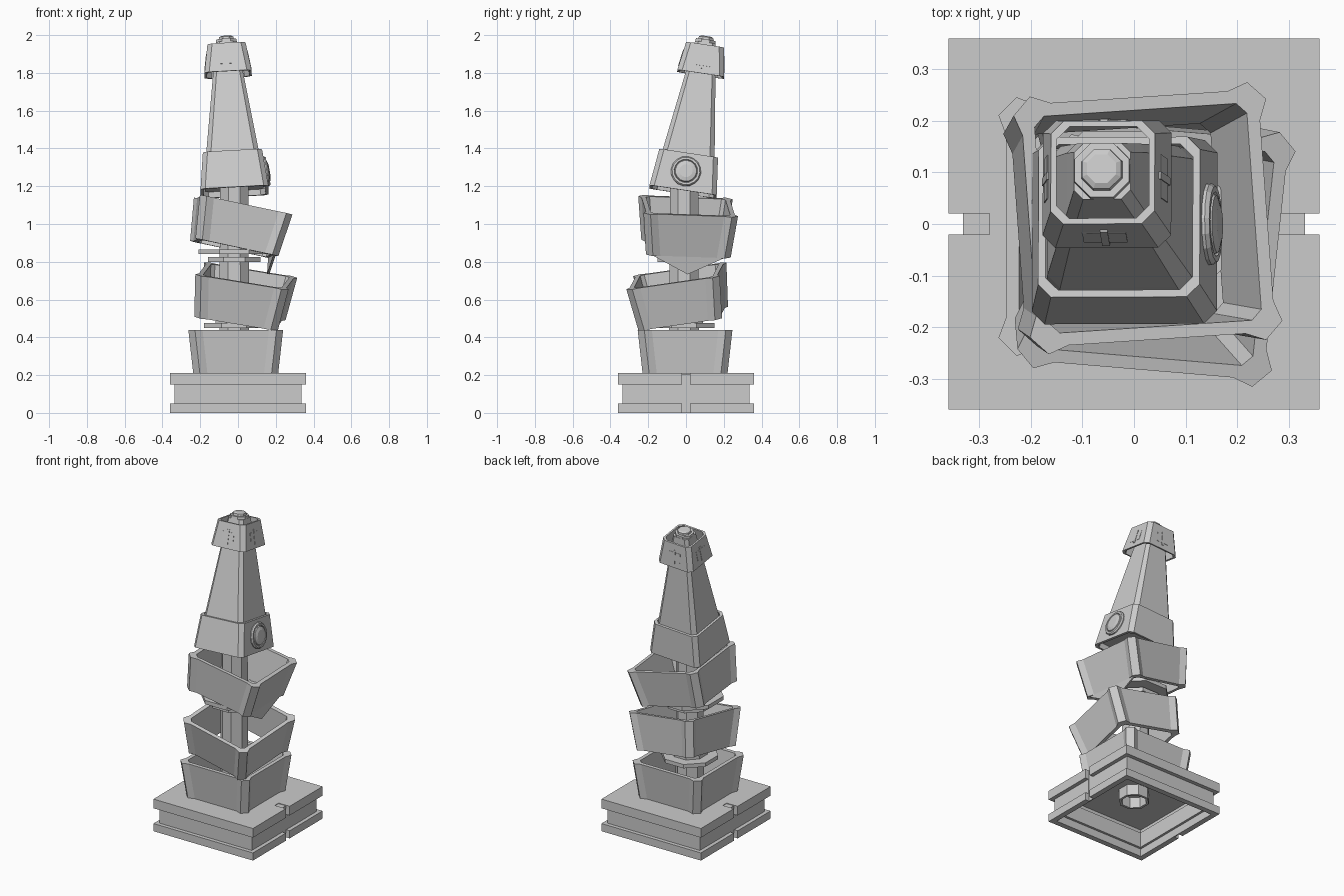
import bpy, bmesh, math
from mathutils import Matrix, Vector

if "Cube" in bpy.data.objects:
    bpy.data.objects.remove(bpy.data.objects["Cube"])


def loft(name, rings, M=Matrix(), closed=False):
    """Skin a stack of equal-length rings; closed joins last to first (hollow frame)."""
    bm = bmesh.new()
    vs = [[bm.verts.new(M @ Vector(p)) for p in r] for r in rings]
    n = len(vs[0])
    pairs = list(zip(vs, vs[1:])) + ([(vs[-1], vs[0])] if closed else [])
    for a, b in pairs:
        for i in range(n):
            j = (i + 1) % n
            bm.faces.new((a[i], a[j], b[j], b[i]))
    if not closed:
        bm.faces.new(vs[0][::-1])
        bm.faces.new(vs[-1])
    bmesh.ops.recalc_face_normals(bm, faces=bm.faces)
    me = bpy.data.meshes.new(name)
    bm.to_mesh(me)
    bm.free()
    ob = bpy.data.objects.new(name, me)
    bpy.context.collection.objects.link(ob)
    return ob


def spin4(pts, z):
    """Repeat one corner's points four times around z."""
    return [Matrix.Rotation(k * math.pi / 2, 3, 'Z') @ Vector((x, y, z))
            for k in range(4) for x, y in pts]


def square(h, z, c=0.025):
    return spin4([(h, h - c), (h - c, h)], z)


def flared(h, z, b=0.015):
    """Square whose chamfered corners stick out slightly."""
    return spin4([(h, h - .06), (h + b, h - .02), (h - .02, h + b), (h - .06, h)], z)


def octagon(r, z):
    return square(r, z, r * 0.586)


def circle(r, z, n=16):
    return [(r * math.cos(2 * math.pi * i / n), r * math.sin(2 * math.pi * i / n), z)
            for i in range(n)]


def block(name, size, M=Matrix()):
    x, y, z = (s / 2 for s in size)
    r = lambda k: [(-x, -y, k), (x, -y, k), (x, y, k), (-x, y, k)]
    return loft(name, [r(-z), r(z)], M)


def place(c, sx=0, sy=0, yaw=0):
    """Matrix at c with its floor sloping by dz/dx, dz/dy, then yawed."""
    q = Vector((0, 0, 1)).rotation_difference(Vector((-sx, -sy, 1)))
    return (Matrix.Translation(c) @ q.to_matrix().to_4x4()
            @ Matrix.Rotation(math.radians(yaw), 4, 'Z'))


# Stepped plinth, hollow underneath
profile = [(.325, .18), (.325, .15), (.31, .15), (.31, .05), (.325, .05), (.325, 0), (.36, 0),
           (.36, .05), (.335, .05), (.335, .15), (.36, .15), (.36, .21)]
base = loft("plinth", [spin4([(h, h)], z) for h, z in profile])

# Grooves in both sides of the plinth
for s in (-1, 1):
    for size, pos in (((.1, .04, .5), (.382, 0, .1)), ((.2, .04, .04), (.38, 0, .226))):
        cut = block("groove_cutter", size, Matrix.Translation((s * pos[0], 0, pos[2])))
        cut.hide_render = True
        cut.hide_viewport = True
        m = base.modifiers.new("groove", 'BOOLEAN')
        m.operation, m.object, m.solver = 'DIFFERENCE', cut, 'EXACT'

# Socket ring under the plinth
loft("socket_ring", [octagon(.085, .18), octagon(.085, .11), octagon(.07, .11), octagon(.07, .18)],
     closed=True)

# Three open tapered boxes, stacked crookedly
boxes = [("lower_box", place((-.012, -.005, .21))),
         ("middle_box", place((.01, -.015, .50), -.15, .16, -5.5)),
         ("upper_box", place((-.02, 0, .87), -.21, -.05, 4))]
for name, M in boxes:
    loft(name, [flared(.21, 0), flared(.236, .23), flared(.211, .23, 0), flared(.185, 0, 0)],
         M, closed=True)

# Pointed flap hanging from the upper box
loft("hanging_flap", [[(x, -.19, 0), (x, 0, -.095), (x, .19, 0)] for x in (.198, .21)], boxes[2][1])

# Central rod and collars
axis = Matrix.Translation((-.02, -.01, 0))
loft("rod", [octagon(.08, .2), octagon(.075, 1.2)], axis)
for name, r, z0, z1 in (("low_collar", .16, .45, .475), ("low_collar_step", .10, .475, .495),
                        ("mid_collar", .19, .84, .865), ("mid_collar_step", .14, .80, .825)):
    loft(name, [octagon(r, z0), octagon(r, z1)], axis)

# Leaning spire with its band, cap and knob
top = place((-.018, -.016, 1.17), .055, -.15)
loft("spire", [square(.155, .03), square(.139, .2), square(.078, .64, .018),
               square(.055, .80, .018)], top)
loft("spire_band", [square(.18, 0), square(.157, .2), square(.143, .2), square(.164, 0)],
     top, closed=True)
loft("spire_cap", [square(.125, .63), square(.101, .785), square(.09, .785), square(.113, .63)],
     top, closed=True)
loft("knob", [octagon(.055, .79), octagon(.053, .815), octagon(.04, .815),
              octagon(.038, .828), octagon(.028, .834)], top)

# Small raised plates on the four cap faces
for k in range(4):
    M = (top @ Matrix.Rotation(k * math.pi / 2, 4, 'Z') @ Matrix.Translation((0, -.112, .70))
         @ Matrix.Rotation(math.radians(-9), 4, 'X'))
    block("cap_plate", (.085, .008, .06), M)
    block("cap_rib", (.015, .012, .09), M)

# Round boss on the right of the band
boss = top @ Matrix.Translation((.163, 0, .1)) @ Matrix.Rotation(math.radians(83), 4, 'Y')
loft("round_boss", [circle(.08, -.02), circle(.08, .012), circle(.074, .02), circle(.063, .02),
                    circle(.06, .014), circle(.056, .022), circle(.035, .028)], boss)
